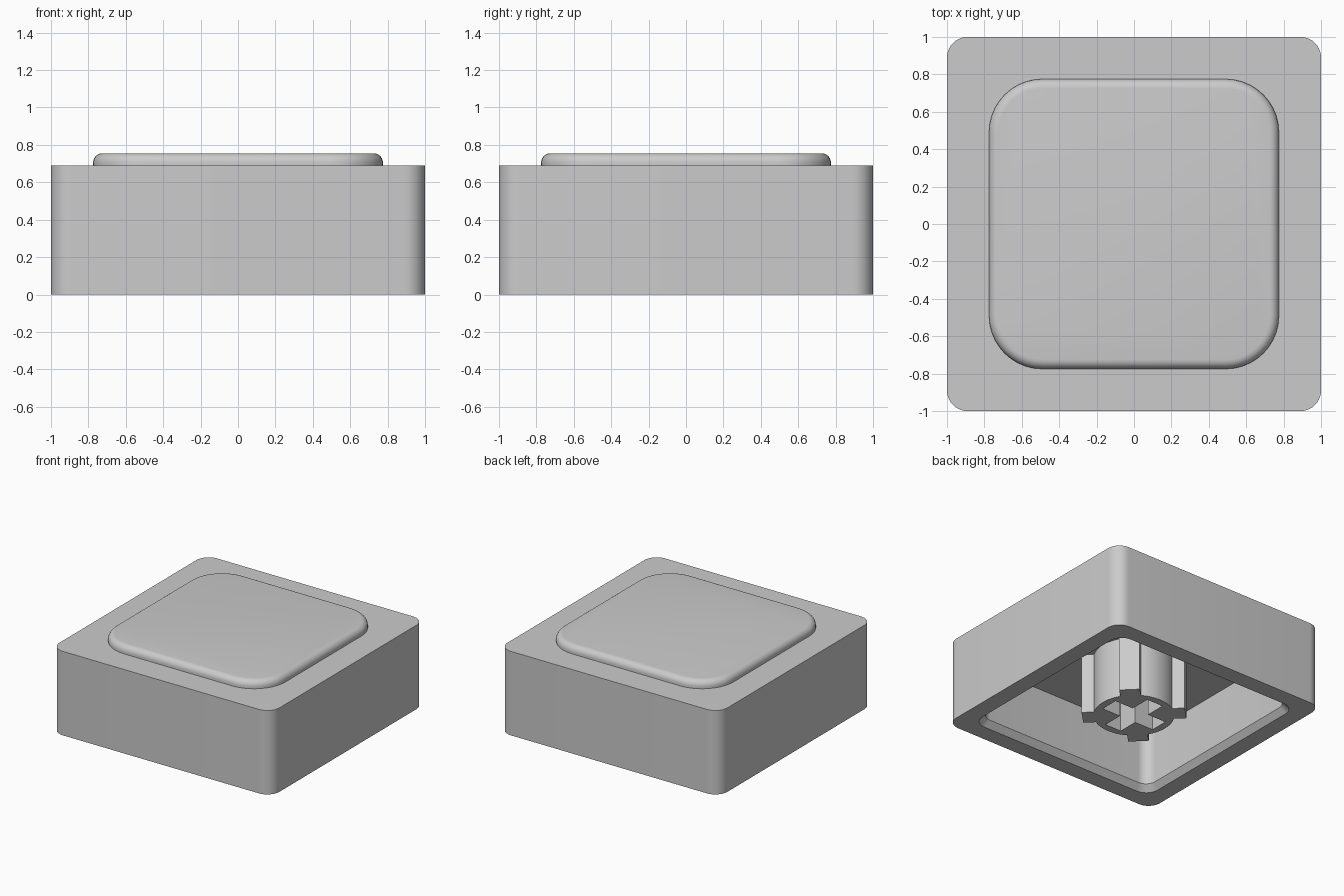
import bpy, bmesh, math
from mathutils import Matrix

cube = bpy.data.objects.get("Cube")
if cube:
    bpy.data.objects.remove(cube, do_unlink=True)

grey = bpy.data.materials.new("plain grey")
grey.use_nodes = True
grey.diffuse_color = (0.6, 0.6, 0.6, 1)
grey.node_tree.nodes["Principled BSDF"].inputs["Base Color"].default_value = grey.diffuse_color


def finish(name, bm):
    bmesh.ops.recalc_face_normals(bm, faces=bm.faces)
    mesh = bpy.data.meshes.new(name)
    bm.to_mesh(mesh)
    bm.free()
    mesh.materials.append(grey)
    obj = bpy.data.objects.new(name, mesh)
    bpy.context.collection.objects.link(obj)
    return obj


def activate(obj):
    bpy.ops.object.select_all(action='DESELECT')
    obj.select_set(True)
    bpy.context.view_layer.objects.active = obj


def smooth(obj):
    activate(obj)
    bpy.ops.object.shade_smooth_by_angle(angle=math.radians(30))


def ring(bm, half, radius, z, steps=10):
    """One rounded square of vertices."""
    verts = []
    for corner in range(4):
        for i in range(steps + 1):
            a = math.pi / 2 * (corner + i / steps)
            mid = math.pi / 2 * (corner + 0.5)
            sx, sy = math.copysign(1, math.cos(mid)), math.copysign(1, math.sin(mid))
            verts.append(bm.verts.new((sx * (half - radius) + radius * math.cos(a),
                                       sy * (half - radius) + radius * math.sin(a), z)))
    return verts


def loft(name, sections):
    """Skin a stack of rounded squares and cap both ends."""
    bm = bmesh.new()
    rings = [ring(bm, *s) for s in sections]
    for a, b in zip(rings, rings[1:]):
        for i in range(len(a)):
            j = (i + 1) % len(a)
            bm.faces.new((a[i], a[j], b[j], b[i]))
    bm.faces.new(rings[0])
    bm.faces.new(rings[-1])
    obj = finish(name, bm)
    smooth(obj)
    return obj


def box(name, size, centre, angle=0):
    bm = bmesh.new()
    place = (Matrix.Rotation(angle, 4, 'Z') @ Matrix.Translation(centre)
             @ Matrix.Diagonal((*size, 1)))
    bmesh.ops.create_cube(bm, size=1, matrix=place)
    return finish(name, bm)


TOP, CEILING = 0.69, 0.5

# Hollow shell: ceiling, inner wall, chamfered mouth, rim, outer wall, top
loft("shell", [(0.82, 0.09, CEILING), (0.82, 0.09, 0.05), (0.86, 0.11, 0),
               (1, 0.11, 0), (1, 0.11, TOP)])

# Raised pad with a rounded upper edge
bevel = 0.05
edge = []
for i in range(7):
    a = math.pi / 2 * i / 6
    inset = bevel * (1 - math.cos(a))
    edge.append((0.775 - inset, 0.285 - inset, 0.705 + bevel * math.sin(a)))
loft("raised_pad", [(0.775, 0.285, TOP - 0.01)] + edge)

# Round stem with a cross-shaped socket
bm = bmesh.new()
bmesh.ops.create_cone(bm, cap_ends=True, segments=64, radius1=0.305, radius2=0.305,
                      depth=CEILING + 0.02,
                      matrix=Matrix.Translation((0, 0, (CEILING + 0.02) / 2)))
stem = finish("stem", bm)
for angle in (0, math.pi / 2):
    cutter = box("socket_cutter", (0.49, 0.15, 0.8), (0, 0, 0), angle)
    cutter.hide_render = True
    cut = stem.modifiers.new("socket", 'BOOLEAN')
    cut.operation, cut.solver, cut.object = 'DIFFERENCE', 'EXACT', cutter
    activate(stem)
    bpy.ops.object.modifier_apply(modifier=cut.name)
    bpy.data.objects.remove(cutter, do_unlink=True)
smooth(stem)

# Four diagonal ribs on the stem
for i in range(4):
    box("stem_rib", (0.11, 0.155, CEILING + 0.01), (0.335, 0, (CEILING + 0.01) / 2),
        math.pi / 4 + i * math.pi / 2)
